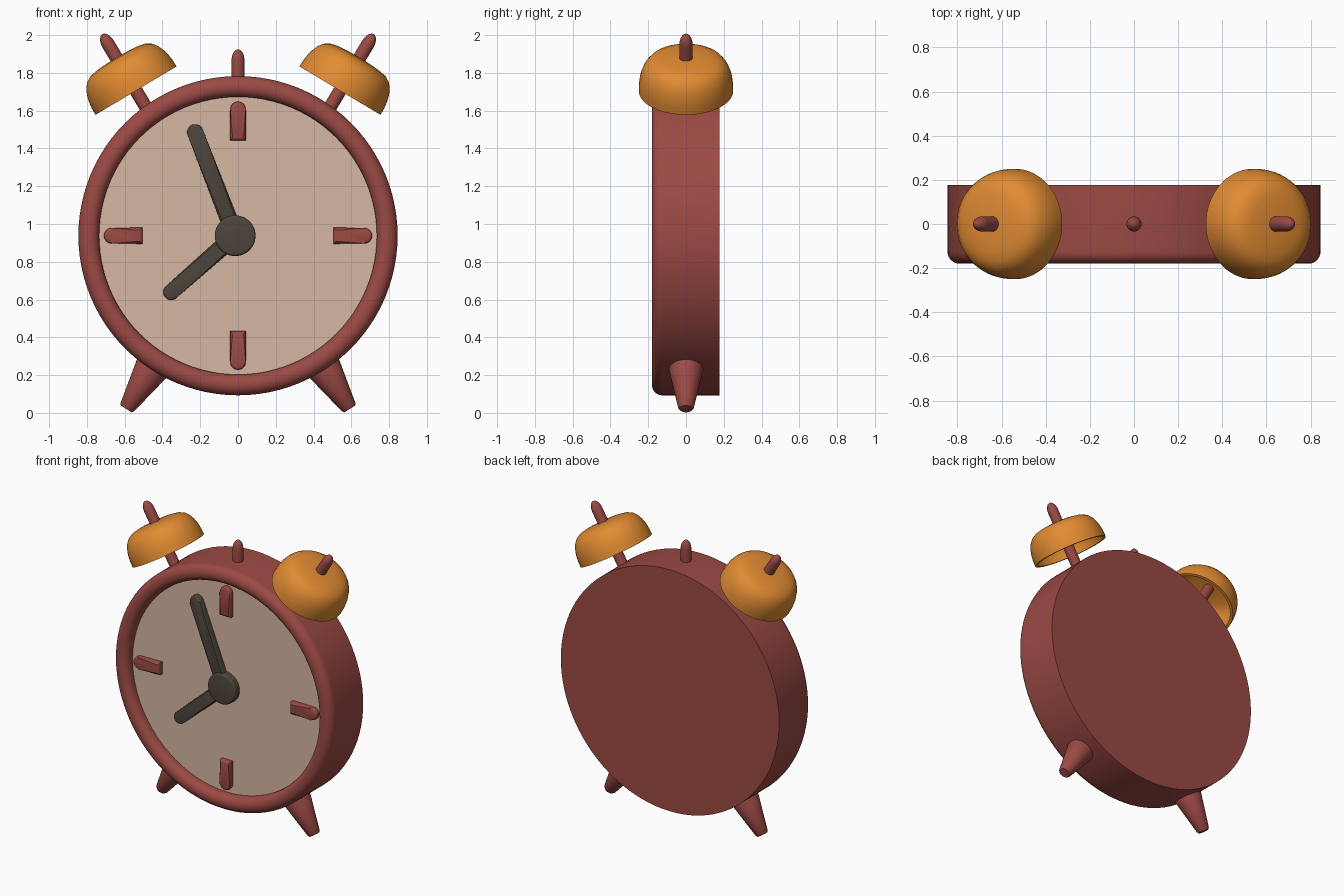
import bpy, bmesh, math
from mathutils import Vector

if "Cube" in bpy.data.objects:
    bpy.data.objects.remove(bpy.data.objects["Cube"])

CENTRE_Z = 0.938


def material(name, rgb):
    m = bpy.data.materials.new(name)
    m.diffuse_color = (*rgb, 1)
    m.use_nodes = True
    m.node_tree.nodes["Principled BSDF"].inputs["Base Color"].default_value = m.diffuse_color
    return m


RED = material("brick red", (0.33, 0.068, 0.058))
ORANGE = material("bell orange", (0.76, 0.26, 0.032))
CREAM = material("dial cream", (0.68, 0.48, 0.36))
DARK = material("dark hands", (0.075, 0.06, 0.045))


def finish(name, bm, mat, angle=40):
    bmesh.ops.remove_doubles(bm, verts=bm.verts, dist=1e-5)
    bmesh.ops.recalc_face_normals(bm, faces=bm.faces)
    me = bpy.data.meshes.new(name)
    bm.to_mesh(me)
    bm.free()
    me.materials.append(mat)
    ob = bpy.data.objects.new(name, me)
    bpy.context.collection.objects.link(ob)
    bpy.ops.object.select_all(action='DESELECT')
    ob.select_set(True)
    bpy.context.view_layer.objects.active = ob
    bpy.ops.object.shade_smooth_by_angle(angle=math.radians(angle))
    return ob


def lathe(name, profile, base, axis, mat, seg=48):
    """Spin (radius, height) points around an axis starting at base."""
    bm = bmesh.new()
    rot = Vector((0, 0, 1)).rotation_difference(Vector(axis).normalized())
    rings = []
    for r, h in profile:
        n = 1 if r == 0 else seg
        ring = []
        for i in range(n):
            a = math.tau * i / seg
            p = Vector((r * math.cos(a), r * math.sin(a), h))
            ring.append(bm.verts.new(Vector(base) + rot @ p))
        rings.append(ring)
    for a, b in zip(rings, rings[1:]):
        if len(a) == len(b) == 1:
            continue
        for i in range(seg):
            j = (i + 1) % seg
            quad = [a[i % len(a)], a[j % len(a)], b[j % len(b)], b[i % len(b)]]
            bm.faces.new(list(dict.fromkeys(quad)))
    return finish(name, bm, mat)


def arc(cx, cy, rx, ry, a0, a1, n=8):
    return [(cx + rx * math.cos(math.radians(a0 + (a1 - a0) * i / n)),
             cy + ry * math.sin(math.radians(a0 + (a1 - a0) * i / n))) for i in range(n + 1)]


def bar(name, start, end, w0, w1, y_back, y_front, mat, bevel):
    """Flat bar in the dial plane with a rounded outer end."""
    s, e = Vector(start), Vector(end)
    d = (e - s).normalized()
    side = Vector((-d.y, d.x))
    tip = e - d * w1
    pts = [tip + side * w1 * math.sin(t) + d * w1 * math.cos(t)
           for t in [math.pi / 2 - math.pi * i / 12 for i in range(13)]]
    pts += [s - side * w0, s + side * w0]
    bm = bmesh.new()
    back = [bm.verts.new((p.x, y_back, p.y)) for p in pts]
    front = [bm.verts.new((p.x, y_front, p.y)) for p in pts]
    bm.faces.new(back)
    face = bm.faces.new(front)
    for i in range(len(pts)):
        bm.faces.new((back[i - 1], back[i], front[i], front[i - 1]))
    bmesh.ops.bevel(bm, geom=list(face.edges), offset=bevel, segments=3,
                    profile=0.5, affect='EDGES')
    return finish(name, bm, mat)


# Case: flat back, straight side, rounded front rim, recessed dial seat
case = [(0, -0.177), (0.845, -0.177)]
case += arc(0.79, 0.125, 0.055, 0.055, 0, 90)
case += arc(0.785, 0.13, 0.05, 0.05, 90, 180)
case += [(0.735, 0.10), (0, 0.10)]
lathe("case", case, (0, 0, CENTRE_Z), (0, -1, 0), RED, 96)

# Dial
lathe("dial", [(0, 0.09), (0.737, 0.09), (0.737, 0.115), (0, 0.115)],
      (0, 0, CENTRE_Z), (0, -1, 0), CREAM, 96)

# Hour marks
for label, dx, dz in (("top", 0, 1), ("right", 1, 0), ("bottom", 0, -1), ("left", -1, 0)):
    a = (dx * 0.505, CENTRE_Z + dz * 0.505)
    b = (dx * 0.71, CENTRE_Z + dz * 0.71)
    bar("hour_mark_" + label, a, b, 0.043, 0.041, -0.11, -0.15, RED, 0.014)

# Hands and hub
HUB = (-0.015, CENTRE_Z)
bar("minute_hand", HUB, (-0.242, 1.525), 0.046, 0.043, -0.11, -0.155, DARK, 0.012)
bar("hour_hand", HUB, (-0.385, 0.612), 0.046, 0.042, -0.11, -0.152, DARK, 0.012)
lathe("hub", [(0, 0.10), (0.108, 0.10)] + arc(0.094, 0.151, 0.014, 0.014, 0, 90, 4) + [(0, 0.166)],
      (HUB[0], 0, HUB[1]), (0, -1, 0), DARK)

# Bells, stems and legs on both sides
bell = [(0.25, 0), (0.249, 0.04), (0.244, 0.08), (0.234, 0.115), (0.22, 0.145),
        (0.2, 0.17), (0.17, 0.188), (0.13, 0.197), (0.07, 0.202), (0, 0.203)]
inner = [(0, 0.185)] + [(r * 0.925, h * 0.91) for r, h in reversed(bell[:-1])]
rod = [(0, 0), (0.035, 0), (0.035, 0.44)] + arc(0, 0.44, 0.035, 0.063, 0, 90)[1:-1] + [(0, 0.503)]
leg = [(0, -0.04), (0.075, -0.04), (0.088, -0.02), (0.091, 0.0), (0.042, 0.236),
       (0.034, 0.247), (0, 0.247)]
for side, s in (("left", -1), ("right", 1)):
    axis = Vector((s * 0.513, 0, 0.858))
    rim = Vector((s * 0.54, 0, 1.706))
    lathe("bell_" + side, bell + inner + [bell[0]], rim, axis, ORANGE, 64)
    lathe("bell_stem_" + side, rod, rim - axis * 0.155, axis, RED, 24)
    lathe("leg_" + side, leg, (s * 0.46, 0, 0.23), (s * 0.534, 0, -0.846), RED, 32)

# Button on top of the case
knob = [(0, 0), (0.034, 0), (0.034, 0.165)] + arc(0, 0.165, 0.034, 0.06, 0, 90)[1:-1] + [(0, 0.225)]
lathe("top_button", knob, (0, 0, 1.70), (0, 0, 1), RED, 24)
